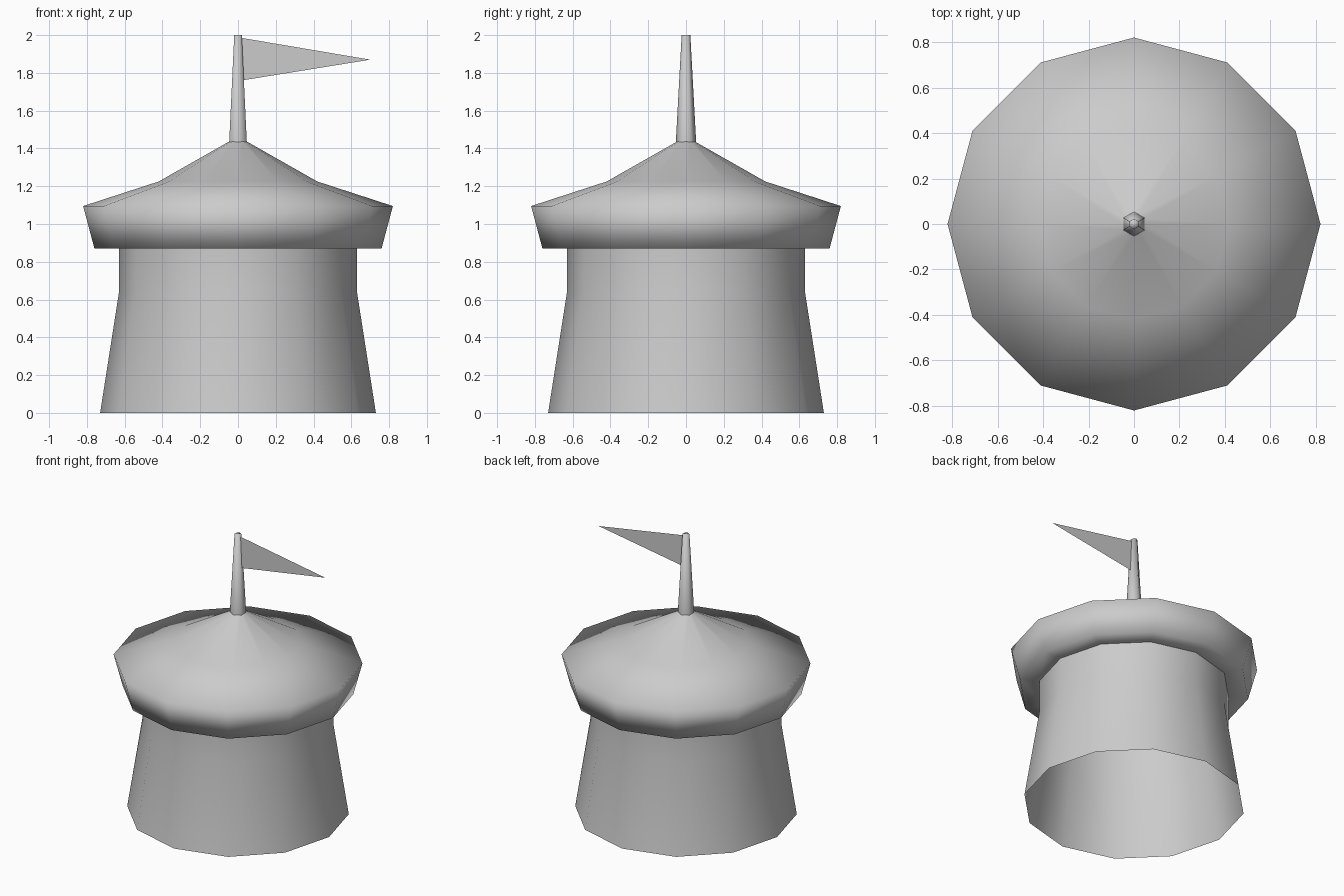
import bpy, bmesh
from math import cos, sin, pi, radians

if "Cube" in bpy.data.objects:
    bpy.data.objects.remove(bpy.data.objects["Cube"])


def finish(name, bm, smooth=True):
    mesh = bpy.data.meshes.new(name)
    bm.to_mesh(mesh)
    bm.free()
    for p in mesh.polygons:
        p.use_smooth = smooth
    obj = bpy.data.objects.new(name, mesh)
    bpy.context.collection.objects.link(obj)
    return obj


def lathe(name, profile, sides, turn=0.0, cap_top=False):
    """Revolve (radius, z) points listed bottom to top on the outside."""
    bm = bmesh.new()
    rings = []
    for r, z in profile:
        if r == 0:
            rings.append([bm.verts.new((0, 0, z))] * sides)
        else:
            rings.append([bm.verts.new((r * cos(turn + 2 * pi * i / sides),
                                        r * sin(turn + 2 * pi * i / sides), z))
                          for i in range(sides)])
    for low, high in zip(rings, rings[1:]):
        for i in range(sides):
            j = (i + 1) % sides
            quad = [low[i], low[j], high[j], high[i]]
            bm.faces.new(list(dict.fromkeys(quad)))
    if cap_top:
        bm.faces.new(rings[-1])
    return finish(name, bm)


# Tapered wall, open at the bottom
lathe("tower_wall", [(0.73, 0), (0.63, 0.64), (0.63, 0.87)], 12)

# Overhanging roof: underside, flared rim, two-pitch cone
lathe("roof", [(0.63, 0.87), (0.76, 0.87), (0.82, 1.095),
               (0.42, 1.225), (0.05, 1.435), (0, 1.455)], 12)

# Six-sided flagpole with points towards +y and -y
lathe("flagpole", [(0.054, 1.43), (0.023, 2.0)], 6, radians(90), cap_top=True)

# Thin triangular pennant
bm = bmesh.new()
bm.faces.new([bm.verts.new(p) for p in
              [(0.02, 0, 1.76), (0.70, 0, 1.87), (0.02, 0, 1.985)]])
finish("pennant", bm, smooth=False)
